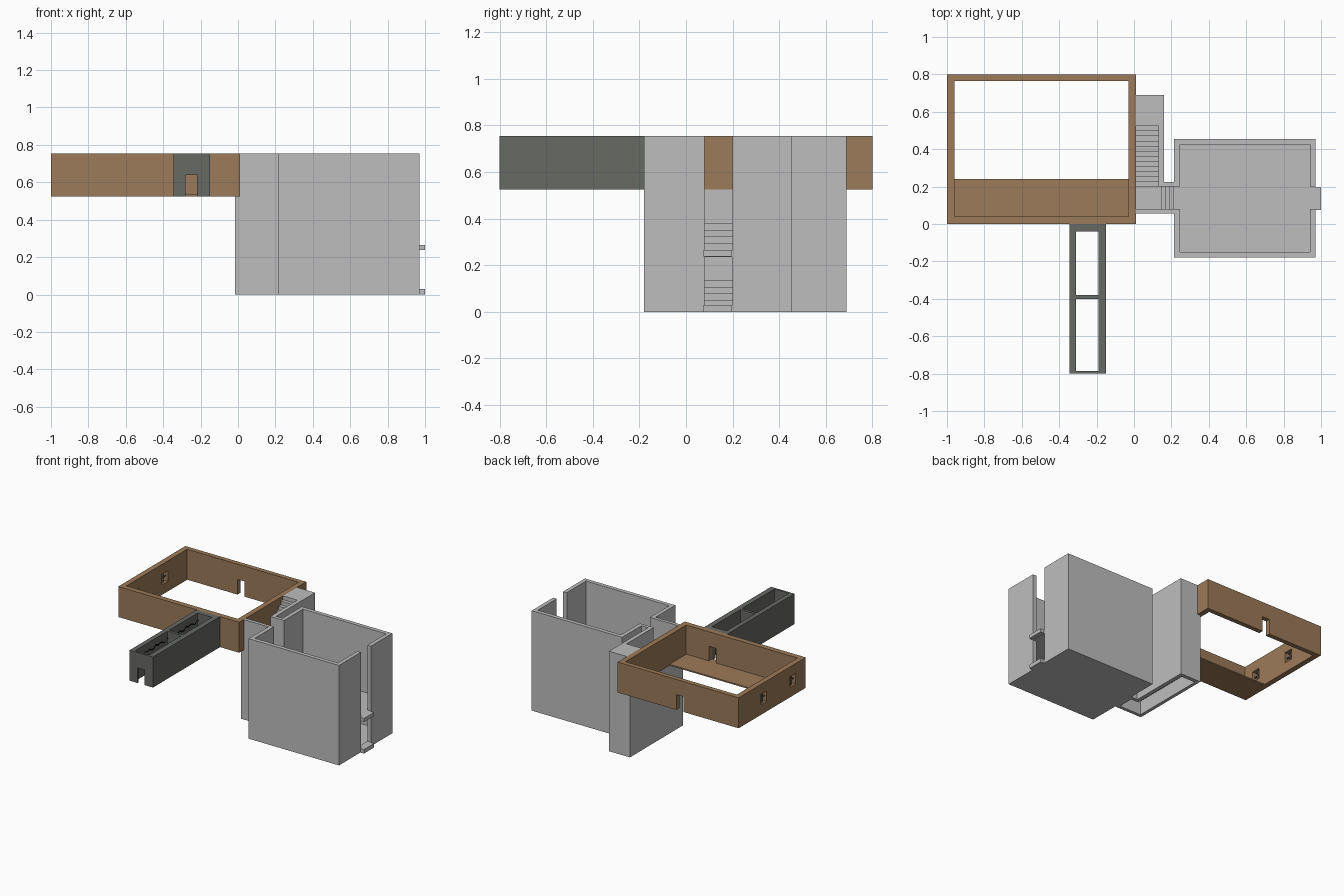
import bpy, bmesh, math

if "Cube" in bpy.data.objects:
    bpy.data.objects.remove(bpy.data.objects["Cube"])

TOP, BASE = 0.755, 0.525   # wall tops, underside of the upper storey


def mat(name, c):
    m = bpy.data.materials.new(name)
    m.diffuse_color = (*c, 1)
    m.use_nodes = True
    m.node_tree.nodes["Principled BSDF"].inputs["Base Color"].default_value = m.diffuse_color
    return m


BROWN = mat("brown_plaster", (0.335, 0.197, 0.10))
GREY = mat("light_stone", (0.515, 0.515, 0.515))
DARK = mat("dark_stone", (0.136, 0.144, 0.130))
BLACK = mat("crack_black", (0.01, 0.01, 0.01))


def boxes(name, material, *bounds):
    """One object from boxes given as (x0, x1, y0, y1, z0, z1)."""
    bm = bmesh.new()
    for x0, x1, y0, y1, z0, z1 in bounds:
        vs = bmesh.ops.create_cube(bm, size=1)["verts"]
        for v in vs:
            v.co = (x1 if v.co.x > 0 else x0,
                    y1 if v.co.y > 0 else y0,
                    z1 if v.co.z > 0 else z0)
    me = bpy.data.meshes.new(name)
    bm.to_mesh(me)
    bm.free()
    me.materials.append(material)
    ob = bpy.data.objects.new(name, me)
    bpy.context.collection.objects.link(ob)
    return ob


def carved(name, material, outer, cuts):
    """A box with box-shaped hollows and openings cut away."""
    ob = boxes(name, material, outer)
    helpers = []
    for c in cuts:
        h = boxes("cutter", material, c)
        h.hide_render = True
        m = ob.modifiers.new("cut", "BOOLEAN")
        m.operation, m.solver, m.object = "DIFFERENCE", "EXACT", h
        helpers.append(h)
    bpy.context.view_layer.update()
    dg = bpy.context.evaluated_depsgraph_get()
    me = bpy.data.meshes.new_from_object(ob.evaluated_get(dg))
    ob.modifiers.clear()
    ob.data = me
    for h in helpers:
        bpy.data.objects.remove(h)
    return ob


# Brown room: open ring of walls, two doors, two side windows
WINDOWS = (0.155, 0.50)
carved("room_walls", BROWN, (-1, 0.01, 0, 0.8, BASE, TOP), [
    (-0.96, -0.03, 0.04, 0.765, 0, 1),
    (-0.28, -0.22, -0.1, 0.1, BASE + 0.01, 0.645),
    (-0.54, -0.48, 0.7, 0.9, 0, 0.64),
    *[(-1.1, -0.9, y - 0.035, y + 0.035, 0.60, 0.68) for y in WINDOWS]])
boxes("room_floor_strip", BROWN, (-0.96, -0.03, 0.04, 0.24, BASE, BASE + 0.01))
for i, y in enumerate(WINDOWS):
    boxes(f"window_bars_{i + 1}", DARK,
          (-0.985, -0.975, y - 0.005, y + 0.005, 0.60, 0.68),
          (-0.984, -0.976, y - 0.035, y + 0.035, 0.636, 0.644))

# Dark corridor: two open cells with aligned doorways
carved("corridor", DARK, (-0.345, -0.15, -0.8, 0, BASE, TOP), [
    (-0.31, -0.19, -0.785, -0.40, 0, 1),
    (-0.31, -0.19, -0.38, -0.04, 0, 1),
    (-0.28, -0.22, -0.9, 0.1, 0, 0.64)])


# Zigzag cracks along the left side of the corridor cells
def crack(name, y0, y1, n=12):
    bm = bmesh.new()
    rows = []
    for i in range(n + 1):
        y = y0 + (y1 - y0) * i / n
        z = 0.71 + 0.009 * math.sin(i * 2.4) + 0.006 * math.sin(i * 1.1)
        w = 0.001 + 0.006 * math.sin(math.pi * i / n)
        rows.append([bm.verts.new((-0.29, y, z + s * w)) for s in (-1, 1)])
    for a, b in zip(rows, rows[1:]):
        bm.faces.new((a[0], b[0], b[1], a[1]))
    me = bpy.data.meshes.new(name)
    bm.to_mesh(me)
    bm.free()
    me.materials.append(BLACK)
    bpy.context.collection.objects.link(bpy.data.objects.new(name, me))


crack("crack_front", -0.72, -0.41)
crack("crack_rear", -0.36, -0.05)

# Stone tower: two storeys, tall slit on the right, passage opening on the left
carved("tower", GREY, (0.215, 0.97, -0.18, 0.455, 0, TOP), [
    (0.245, 0.94, -0.15, 0.425, 0.265, 1),
    (0.245, 0.94, -0.15, 0.425, 0.02, 0.235),
    (0.9, 1.1, 0.08, 0.2, 0.265, 1),
    (0.9, 1.1, 0.08, 0.2, 0.03, 0.235),
    (0.1, 0.3, 0.08, 0.2, 0.265, 1),
    (0.1, 0.3, 0.08, 0.2, 0.02, 0.235)])
boxes("tower_door_sills", GREY,
      (0.97, 1.0, 0.075, 0.195, 0, 0.03),
      (0.97, 1.0, 0.075, 0.195, 0.238, 0.265))

# Stairwell shell, lowered on the room side, and passage to the tower
carved("stairwell", GREY, (-0.015, 0.16, 0.055, 0.69, 0, TOP), [
    (0.01, 0.13, 0.08, 0.66, -0.1, 1),
    (-0.1, 0.01, 0, 0.8, BASE, 1),
    (0.1, 0.2, 0.08, 0.2, -0.1, 1)])
boxes("passage_walls", GREY,
      (0.16, 0.215, 0.055, 0.08, 0, TOP),
      (0.16, 0.215, 0.2, 0.225, 0, TOP))

# Short flights from each tower floor up to a landing in the stairwell
RISE = 0.029
for name, z0 in (("lower", 0.02), ("upper", 0.265)):
    steps = [(0.215 - 0.0215 * (i + 1), 0.215 - 0.0215 * i, 0.08, 0.2,
              z0 - 0.02 + RISE * i, z0 + RISE * (i + 1)) for i in range(4)]
    z = z0 + RISE * 4
    end = 0.66 if name == "lower" else 0.2
    boxes(name + "_steps", GREY, *steps,
          (0.01, 0.13, 0.08, end, z - 0.03, z))

# Main flight rising to the top landing
N = 13
run, rise = 0.35 / N, (TOP - 0.381) / N
boxes("main_flight", GREY, *[
    (0.01, 0.13, 0.2 + run * i, 0.2 + run * (i + 1),
     0.351 + rise * i, 0.381 + rise * (i + 1)) for i in range(N)])
boxes("top_landing", GREY, (0.01, 0.13, 0.55, 0.66, TOP - 0.05, TOP))
